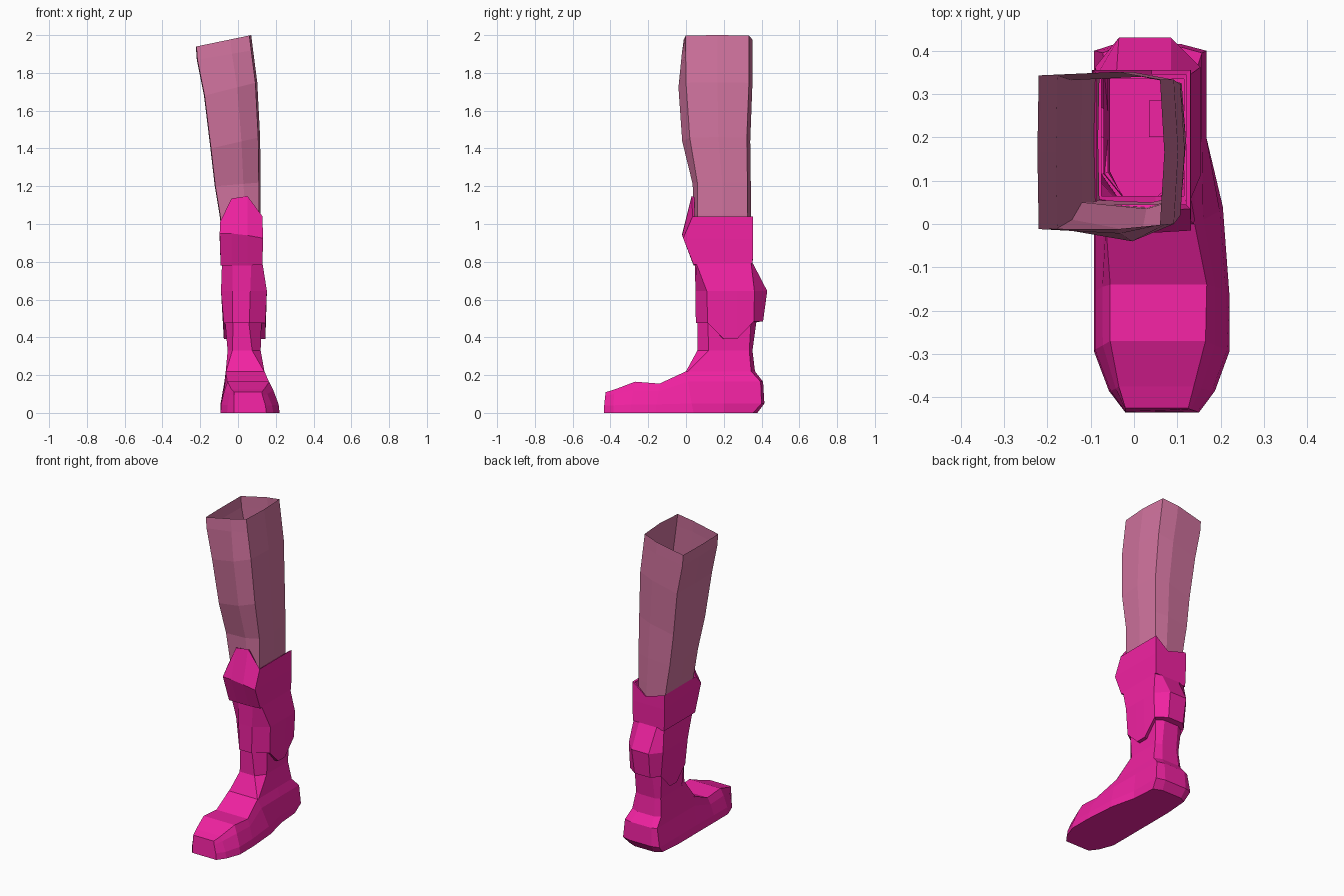
import bpy, bmesh


def material(name, rgb):
    m = bpy.data.materials.new(name)
    m.diffuse_color = (*rgb, 1)
    return m


HOT = material("hot_pink", (0.88, 0.016, 0.36))
DUSTY = material("dusty_pink", (0.63, 0.17, 0.34))


def finish(bm, name, mat):
    me = bpy.data.meshes.new(name)
    bm.to_mesh(me)
    bm.free()
    me.materials.append(mat)
    ob = bpy.data.objects.new(name, me)
    bpy.context.collection.objects.link(ob)
    return ob


def loft(name, rings, mat):
    """Open tube through rings listed from bottom to top, counter-clockwise from above."""
    bm = bmesh.new()
    vs = [[bm.verts.new(p) for p in r] for r in rings]
    n = len(rings[0])
    for a, b in zip(vs, vs[1:]):
        for i in range(n):
            j = (i + 1) % n
            bm.faces.new((a[i], a[j], b[j], b[i]))
    return finish(bm, name, mat)


def leg_ring(xl, xr, fl, fr, bl, br, yf, ysf, ysb, yb, z, zv=None, zb=None):
    """Twelve-sided leg section; zv drops the middle of the sides, zb the back."""
    zv = z if zv is None else zv
    zb = z if zb is None else zb
    ya, yc = ysf + (ysb - ysf) * 0.35, ysf + (ysb - ysf) * 0.63
    return [(fl, yf, z), (fr, yf, z), (xr, ysf, z), (xr, ya, zv), (xr, yc, zv),
            (xr, ysb, zb), (br, yb, zb), (bl, yb, zb), (xl, ysb, zb),
            (xl, yc, zv), (xl, ya, zv), (xl, ysf, z)]


# foot: sections from toe to heel, each four levels of (x left, x right, y, z)
sections = [
    [(-.02, .15, -.435, 0), (-.02, .145, -.433, .04), (-.02, .13, -.428, .09), (-.02, .125, -.425, .11)],
    [(-.058, .187, -.385, 0), (-.054, .18, -.385, .04), (-.042, .155, -.38, .1), (-.035, .138, -.375, .125)],
    [(-.092, .22, -.295, 0), (-.09, .215, -.29, .045), (-.072, .187, -.28, .12), (-.055, .165, -.27, .165)],
    [(-.092, .22, -.16, 0), (-.09, .212, -.155, .045), (-.073, .187, -.145, .115), (-.055, .168, -.14, .155)],
    [(-.092, .205, .04, 0), (-.09, .198, .03, .05), (-.07, .16, .01, .165), (-.065, .14, 0, .22)],
    [(-.092, .167, .2, 0), (-.092, .167, .2, .05), (-.07, .157, .2, .165), (-.065, .14, .2, .22)],
    [(-.08, .155, .355, 0), (-.092, .167, .4, .05), (-.072, .157, .395, .165), (-.065, .14, .345, .22)],
    [(-.04, .1, .378, 0), (-.045, .11, .415, .05), (-.04, .11, .408, .165), (-.03, .09, .365, .22)],
]
bm = bmesh.new()
rows = []
for s in sections:
    left = [bm.verts.new((l, y, z)) for l, r, y, z in s]
    right = [bm.verts.new((r, y, z)) for l, r, y, z in s]
    rows.append(left + right[::-1])
for k, (a, b) in enumerate(zip(rows, rows[1:])):
    for i in range(8):
        if i == 3 and k >= 4:      # open top under the ankle
            continue
        j = (i + 1) % 8
        bm.faces.new((a[i], a[j], b[j], b[i]))
bm.faces.new(rows[0][::-1])
for i in range(3):
    bm.faces.new((rows[-1][i], rows[-1][i + 1], rows[-1][6 - i], rows[-1][7 - i]))
bmesh.ops.recalc_face_normals(bm, faces=bm.faces)
finish(bm, "foot", HOT)

# small plate set in the sole
bpy.ops.mesh.primitive_cube_add(size=1, location=(.055, .243, .006))
plate = bpy.context.object
plate.name = "sole_plate"
plate.scale = (.04, .085, .012)
plate.data.materials.append(HOT)

# ankle
ankle_top = leg_ring(-.07, .125, -.025, .055, -.02, .08, .06, .115, .345, .375, .5)
loft("ankle", [
    leg_ring(-.065, .14, -.063, .138, -.03, .09, 0, .01, .345, .365, .22),
    leg_ring(-.055, .12, -.03, .075, -.025, .08, .06, .12, .335, .352, .33),
    ankle_top], HOT)

# shin and calf guard with a lip at the bottom
loft("shin_guard", [
    leg_ring(-.06, .118, -.025, .055, -.02, .08, .065, .12, .34, .37, .475, .39, .48),
    leg_ring(-.075, .145, -.03, .06, -.03, .08, .052, .115, .36, .408, .475, .39, .485),
    leg_ring(-.09, .153, -.03, .065, -.035, .085, .05, .11, .362, .43, .645),
    leg_ring(-.085, .13, -.03, .07, -.04, .085, .047, .055, .345, .355, .79)], HOT)


# knee cuff: peaked at the front, dipped at the back
def cuff_ring(xl, xr, yf, ys, yb, zs):
    xs = (-.035, .05, xr, xr, .04, xl, xl)
    ys = (yf, yf, ys, yb, yb, yb, ys)
    return list(zip(xs, ys, zs))


loft("knee_cuff", [
    cuff_ring(-.075, .115, .065, .065, .335, [.785] * 7),
    cuff_ring(-.092, .13, .04, .04, .353, [.78, .78, .785, .79, .785, .78, .78]),
    cuff_ring(-.097, .132, -.02, -.015, .355, (.95, .94, .925, .92, .92, .92, .95)),
    cuff_ring(-.095, .13, .03, .035, .355, (1.135, 1.148, 1.04, 1.04, .97, 1.01, 1.01)),
    cuff_ring(-.085, .12, .045, .045, .345, (1.13, 1.14, 1.035, 1.035, .965, 1.0, 1.0))], HOT)


# thigh: open eight-sided tube leaning outward
def thigh_ring(xl, xr, yf, ym, yb, zl, zr):
    def z(x):
        return zl + (zr - zl) * (x - xl) / (xr - xl)
    xm = xl + (xr - xl) * .62
    pts = [(xl, yf), (xm, ym), (xr - .01, yf + .01), (xr, (yf + yb) / 2), (xr - .01, yb - .01),
           (xm, yb + .008), (xl, yb), (xl - .003, (yf + yb) / 2)]
    return [(x, y, z(x)) for x, y in pts]


loft("thigh", [
    thigh_ring(-.08, .115, .055, .05, .335, .93, .93),
    thigh_ring(-.095, .12, .05, .042, .335, 1.05, 1.05),
    thigh_ring(-.12, .12, .05, .035, .335, 1.2, 1.22),
    thigh_ring(-.143, .117, .01, -.02, .332, 1.4, 1.46),
    thigh_ring(-.177, .102, -.01, -.04, .343, 1.68, 1.75),
    thigh_ring(-.215, .08, -.012, -.022, .343, 1.87, 1.92),
    thigh_ring(-.22, .07, -.012, -.012, .343, 1.94, 2.0)], DUSTY)
